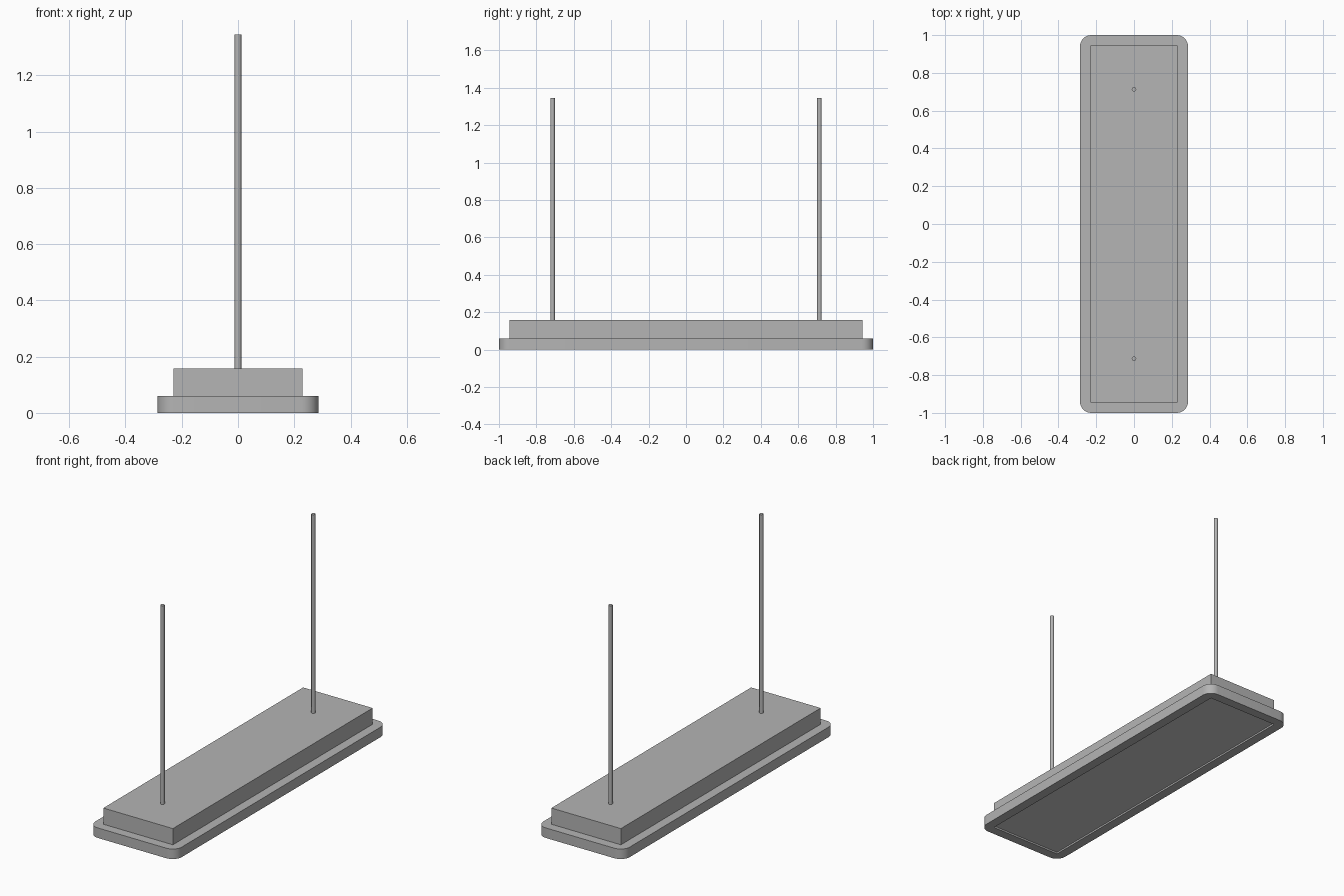
import bpy, bmesh, math

if "Cube" in bpy.data.objects:
    bpy.data.objects.remove(bpy.data.objects["Cube"])

# Darker grey for the metal parts; the light panel stays plain
metal = bpy.data.materials.new("dark_grey")
metal.diffuse_color = (0.46, 0.46, 0.46, 1)
metal.use_nodes = True
metal.node_tree.nodes["Principled BSDF"].inputs["Base Color"].default_value = metal.diffuse_color

def finish(name, bm, smooth=True, mat=metal):
    bmesh.ops.recalc_face_normals(bm, faces=bm.faces)
    me = bpy.data.meshes.new(name)
    bm.to_mesh(me)
    bm.free()
    if mat:
        me.materials.append(mat)
    ob = bpy.data.objects.new(name, me)
    bpy.context.collection.objects.link(ob)
    if smooth:
        bpy.ops.object.select_all(action='DESELECT')
        ob.select_set(True)
        bpy.context.view_layer.objects.active = ob
        bpy.ops.object.shade_smooth_by_angle(angle=math.radians(35))
    return ob

def box(name, hx, hy, z0, z1, mat=metal):
    bm = bmesh.new()
    bmesh.ops.create_cube(bm, size=1)
    for v in bm.verts:
        v.co = (v.co.x * 2 * hx, v.co.y * 2 * hy, z0 + (v.co.z + 0.5) * (z1 - z0))
    return finish(name, bm, False, mat)

HX, HY, R, SEG = 0.286, 1.0, 0.06, 8
IX, IY, H = 0.23, 0.944, 0.06
CORNERS = ((1, 1), (-1, 1), (-1, -1), (1, -1))

# Rounded frame with a square-cornered opening: each arc point pairs with its inner corner
bm = bmesh.new()
inner = [[bm.verts.new((sx * IX, sy * IY, z)) for z in (0, H)] for sx, sy in CORNERS]
outer = []
for c, (sx, sy) in enumerate(CORNERS):
    for i in range(SEG + 1):
        a = math.pi / 2 * (c + i / SEG)
        x, y = sx * (HX - R) + R * math.cos(a), sy * (HY - R) + R * math.sin(a)
        outer.append((c, [bm.verts.new((x, y, z)) for z in (0, H)]))
for k, (c, a) in enumerate(outer):
    d, b = outer[(k + 1) % len(outer)]
    bm.faces.new((a[0], b[0], b[1], a[1]))
    for z in (0, 1):
        ring = [a[z], b[z], inner[d][z]]
        if d != c:
            ring.append(inner[c][z])
        bm.faces.new(ring)
for c in range(4):
    a, b = inner[c], inner[(c + 1) % 4]
    bm.faces.new((a[0], b[0], b[1], a[1]))
finish("lamp_frame", bm)

# Housing above, slightly recessed light panel below
box("lamp_housing", IX, IY, 0.03, 0.157)
box("light_panel", IX, IY, 0.01, 0.03, None)

# Suspension rods
for side, y in (("front", -0.713), ("back", 0.713)):
    bm = bmesh.new()
    bmesh.ops.create_cone(bm, cap_ends=True, segments=24, radius1=0.012,
                          radius2=0.012, depth=1.188)
    bmesh.ops.translate(bm, verts=bm.verts, vec=(0, y, 0.157 + 0.594))
    finish(side + "_suspension_rod", bm)
